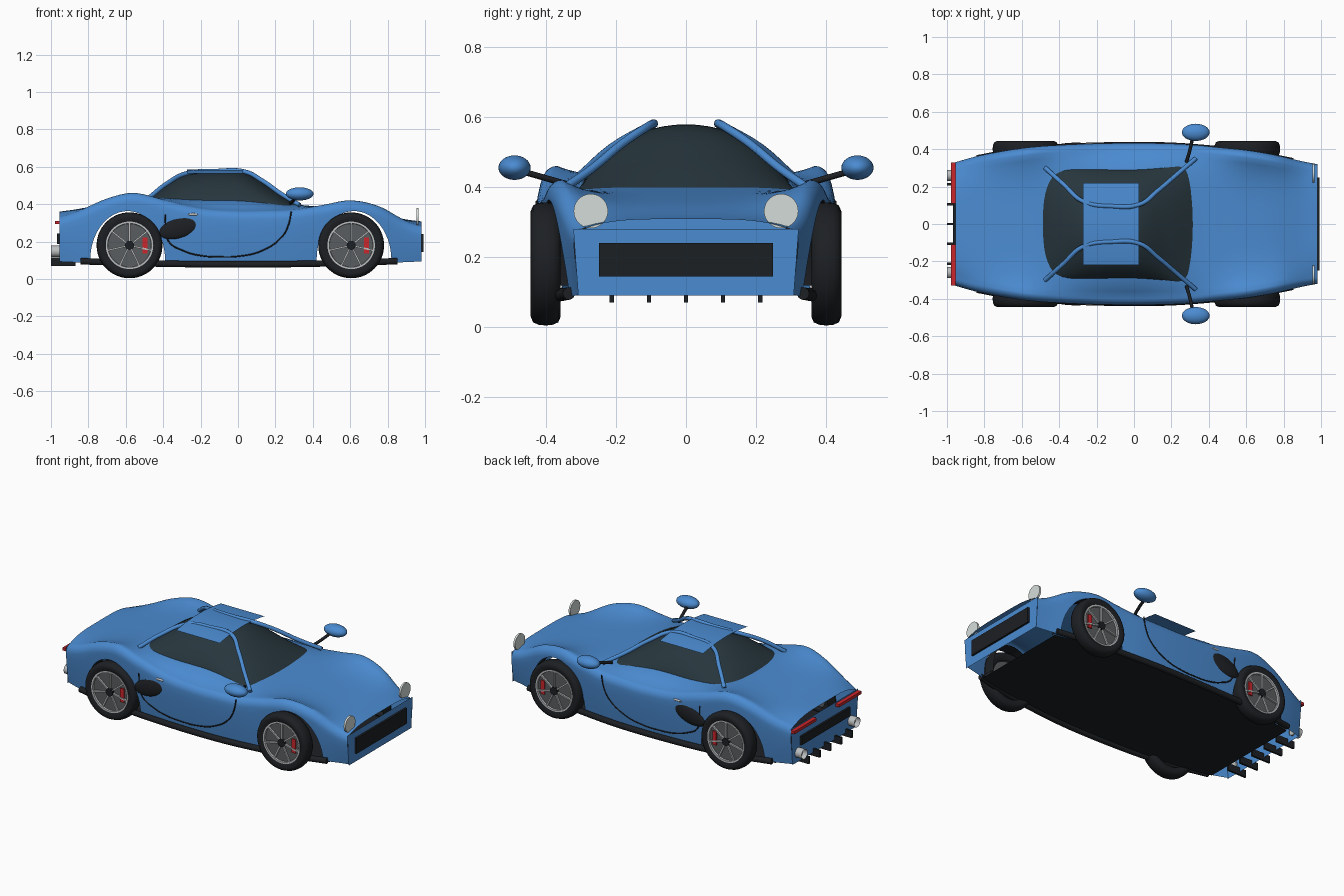
import bpy, bmesh, math
from mathutils import Matrix, Vector

if "Cube" in bpy.data.objects:
    bpy.data.objects.remove(bpy.data.objects["Cube"])


def mat(name, r, g, b):
    m = bpy.data.materials.new(name)
    m.diffuse_color = (r, g, b, 1)
    m.use_nodes = True
    m.node_tree.nodes["Principled BSDF"].inputs["Base Color"].default_value = m.diffuse_color
    return m


BLUE = mat("blue_paint", .07, .26, .64)
GLASS = mat("dark_glass", .02, .037, .047)
BLACK = mat("black_trim", .012, .014, .017)
RED = mat("red", .6, .02, .025)
PALE = mat("pale_lens", .66, .72, .70)
GREY = mat("wheel_grey", .10, .11, .115)
SILVER = mat("silver", .5, .52, .53)


def finish(name, bm, m, angle=40):
    bmesh.ops.recalc_face_normals(bm, faces=bm.faces)
    me = bpy.data.meshes.new(name)
    bm.to_mesh(me)
    bm.free()
    ob = bpy.data.objects.new(name, me)
    bpy.context.collection.objects.link(ob)
    me.materials.append(m)
    bpy.ops.object.select_all(action='DESELECT')
    ob.select_set(True)
    bpy.context.view_layer.objects.active = ob
    bpy.ops.object.shade_smooth_by_angle(angle=math.radians(angle))
    return ob


def grid(name, rows, m, close=False, angle=40):
    bm = bmesh.new()
    vs = [[bm.verts.new(p) for p in r] for r in rows]
    n = len(rows)
    for i in range(n if close else n - 1):
        a, b = vs[i], vs[(i + 1) % n]
        for j in range(len(a) - 1):
            bm.faces.new((a[j], a[j + 1], b[j + 1], b[j]))
    return finish(name, bm, m, angle)


def box(name, c, size, m):
    bm = bmesh.new()
    bmesh.ops.create_cube(bm, size=1, matrix=Matrix.Translation(c) @ Matrix.Diagonal((*size, 1)))
    return finish(name, bm, m)


def cyl(name, c, r, depth, axis, m, caps=True):
    bm = bmesh.new()
    rot = Matrix.Rotation(math.pi / 2, 4, 'Y' if axis == 'X' else 'X')
    bmesh.ops.create_cone(bm, cap_ends=caps, segments=40, radius1=r, radius2=r, depth=depth,
                          matrix=Matrix.Translation(c) @ rot)
    return finish(name, bm, m)


def ball(name, c, size, m, tilt=0):
    bm = bmesh.new()
    bmesh.ops.create_uvsphere(bm, u_segments=32, v_segments=16, radius=1, matrix=Matrix.Translation(c)
                              @ Matrix.Rotation(tilt, 4, 'Y') @ Matrix.Diagonal((*size, 1)))
    return finish(name, bm, m)


def tube(name, pts, r, m):
    cu = bpy.data.curves.new(name, 'CURVE')
    cu.dimensions = '3D'
    cu.bevel_depth, cu.bevel_resolution, cu.use_fill_caps = r, 3, True
    sp = cu.splines.new('BEZIER')
    sp.bezier_points.add(len(pts) - 1)
    for bp, p in zip(sp.bezier_points, pts):
        bp.co = p
        bp.handle_left_type = bp.handle_right_type = 'AUTO'
    tmp = bpy.data.objects.new(name, cu)
    bpy.context.collection.objects.link(tmp)
    bpy.context.view_layer.update()
    bm = bmesh.new()
    bm.from_mesh(bpy.data.meshes.new_from_object(tmp.evaluated_get(bpy.context.evaluated_depsgraph_get())))
    bpy.data.objects.remove(tmp)
    return finish(name, bm, m, 60)


def interp(keys, x):
    # smooth curve through rows of (x, values...)
    i = max(0, min(len(keys) - 2, sum(k[0] <= x for k in keys) - 1))

    def slope(j, c):
        a, b = keys[max(j - 1, 0)], keys[min(j + 1, len(keys) - 1)]
        return (b[c] - a[c]) / (b[0] - a[0])
    a, b = keys[i], keys[i + 1]
    h = b[0] - a[0]
    t = (x - a[0]) / h
    return [(2*t**3 - 3*t*t + 1) * a[c] + (t**3 - 2*t*t + t) * h * slope(i, c)
            + (3*t*t - 2*t**3) * b[c] + (t**3 - t*t) * h * slope(i + 1, c) for c in range(1, len(a))]


# body: x, half width, fender height, centre height
BODY = [(-.955, .33, .33, .36), (-.85, .36, .365, .375), (-.7, .39, .43, .405), (-.56, .41, .46, .425),
        (-.4, .422, .425, .435), (-.2, .43, .38, .44), (0, .433, .366, .44), (.15, .431, .367, .425),
        (.3, .425, .372, .40), (.45, .41, .395, .385), (.6, .395, .42, .37), (.75, .37, .39, .35),
        (.9, .335, .31, .318), (.98, .32, .285, .308)]
ARCHES = (-.59, .62)


def side_y(x, z):
    w, zs, _ = interp(BODY, x)
    zb = .07 + .025 * x * x
    u = max(0, min(1, (z - zb) / (zs - .05 - zb)))
    return w - .022 * (1 - u) ** 1.5


def low_edge(x):
    z = .07 + .025 * x * x
    for c in ARCHES:
        d = 1 - ((x - c) / .2) ** 2
        if d > 0:
            z = max(z, .1 + .263 * math.sqrt(d))
    return z


def section(x):
    w, zs, zc = interp(BODY, x)
    z0, z1 = low_edge(x), zs - .05
    pts = [(side_y(x, z0 + (z1 - z0) * k / 7), z0 + (z1 - z0) * k / 7) for k in range(8)]
    for k in range(1, 7):
        a = k * math.pi / 12
        pts.append((w - .04 + .04 * math.cos(a), z1 + .05 * math.sin(a)))
    yp = w - .04
    for k in range(1, 13):
        f = 1 - k / 12
        pts.append((yp * f, zc + (zs - zc) * f ** 4))
    full = pts + [(-y, z) for y, z in reversed(pts[:-1])]
    return [(x, y, z) for y, z in full]


xs = {round(-.955 + 1.935 * k / 56, 4) for k in range(57)}
xs |= {round(c - .2 * math.cos(k * math.pi / 28), 4) for c in ARCHES for k in range(29)}
grid("body_shell", [section(x) for x in sorted(xs)], BLUE, angle=50)


# nose and tail panels
def end_panel(name, x, yb, yt, z0, z1):
    grid(name, [[(x, -yb, z0), (x, yb, z0)], [(x, -yt, z1), (x, yt, z1)]], BLUE)


end_panel("nose_panel", .98, .308, .322, .09, .28)
end_panel("tail_panel", -.955, .315, .33, .09, .32)
box("front_grille", (.985, 0, .192), (.015, .496, .096), BLACK)
box("rear_grille", (-.96, 0, .215), (.014, .48, .055), BLACK)

# floor
fx = [-.85 + 1.7 * k / 16 for k in range(17)]
grid("floor", [[(x, -interp(BODY, x)[0] + .03, .08), (x, interp(BODY, x)[0] - .03, .08)] for x in fx], BLACK)
for k in range(5):
    box("diffuser_fin", (-.935, (k - 2) * .106, .092), (.13, .012, .045), BLACK)

# canopy glass: x, half width, base height, top height
CAB = [(-.495, .27, .40, .425), (-.42, .305, .40, .48), (-.28, .305, .39, .558), (-.12, .30, .385, .578),
       (.03, .30, .385, .566), (.18, .315, .38, .485), (.33, .345, .365, .388)]
rows = []
for k in range(31):
    x = -.495 + .825 * k / 30
    w, zb, zt = interp(CAB, x)
    rows.append([(x, w * math.cos(a), zb + (zt - zb) * math.sin(a) ** 1.25)
                 for a in [math.pi * j / 28 for j in range(29)]])
for r in rows:
    r[-1] = (r[0][0], -r[0][1], r[0][2])
grid("canopy_glass", rows, GLASS, angle=60)

# roof panel
grid("roof_panel", [[(x, .22 * j / 8, .585 - .02 * (j / 8) ** 2) for j in range(-8, 9)]
                    for x in (-.272, -.12, .028)], BLUE)

# wheels
TYRE = [(.122, -.03), (.15, -.043), (.167, -.036), (.174, -.02), (.176, 0),
        (.174, .02), (.167, .036), (.15, .043), (.122, .03)]


def wheel(cx, s):
    cy, cz = s * .401, .18
    ring = [2 * math.pi * k / 56 for k in range(56)]

    def lathe(name, prof, m):
        grid(name, [[(cx + r * math.cos(a), cy + s * y, cz + r * math.sin(a)) for r, y in prof]
                    for a in ring], m, True, 60)
    lathe("tyre", TYRE, BLACK)
    lathe("rim_ring", [(.127, .02), (.127, .036), (.117, .036), (.115, .02)], SILVER)
    cyl("wheel_disc", (cx, cy + s * .005, cz), .122, .04, 'Y', GREY)
    cyl("wheel_hub", (cx, cy + s * .03, cz), .024, .02, 'Y', BLACK)
    box("brake_caliper", (cx + .082, cy + s * .024, cz), (.026, .016, .085), RED)
    bm = bmesh.new()
    for k in range(7):
        bmesh.ops.create_cube(bm, size=1, matrix=Matrix.Translation((cx, cy + s * .03, cz))
                              @ Matrix.Rotation(2 * math.pi * k / 7, 4, 'Y')
                              @ Matrix.Translation((0, 0, .07)) @ Matrix.Diagonal((.009, .012, .1, 1)))
    finish("wheel_spokes", bm, SILVER)


# parts on both sides
DOOR = [(.285, .36), (.27, .29), (.235, .225), (.125, .15), (0, .121), (-.09, .118), (-.2, .125),
        (-.29, .15), (-.37, .2), (-.385, .27), (-.39, .345)]
for s in (-1, 1):
    for cx in (-.58, .605):
        wheel(cx, s)
    for c in ARCHES:
        arc = [c - .1995 * math.cos(k * math.pi / 28) for k in range(29)]
        edge = [(x, side_y(x, low_edge(x)), low_edge(x)) for x in arc]
        grid("arch_liner", [[(x, s * (y - .003), z), (x, s * (y - .08), z)] for x, y, z in edge], BLACK)
    tube("side_sill", [(x, s * (interp(BODY, x)[0] - .012), .078 + .024 * x * x)
                       for x in (-.84, -.6, -.4, -.2, 0, .2, .4, .6, .85)], .018, BLACK)
    tube("door_seam", [(x, s * side_y(x, z), z) for x, z in DOOR], .004, BLACK)
    ball("side_intake", (-.31, s * .415, .275), (.115, .02, .055), BLACK, -.3)
    ball("door_handle", (-.24, s * .425, .345), (.03, .008, .007), SILVER)
    tube("roof_rail", [(-.475, s * .3, .435), (-.38, s * .215, .51), (-.27, s * .12, .566),
                       (-.12, s * .095, .577), (.03, s * .105, .575), (.13, s * .18, .525),
                       (.23, s * .265, .455), (.33, s * .35, .395)], .012, BLUE)
    tube("mirror_stalk", [(.28, s * .33, .405), (.30, s * .4, .425), (.315, s * .47, .445)], .009, BLACK)
    ball("mirror", (.33, s * .49, .455), (.074, .046, .035), BLUE)
    cyl("headlight", (.96, s * .272, .331), .049, .012, 'X', PALE)
    box("tail_light", (-.967, s * .22, .302), (.024, .22, .018), RED)
    cyl("exhaust_pipe", (-.975, s * .26, .148), .03, .05, 'X', SILVER, False)
    cyl("exhaust_core", (-.96, s * .26, .148), .026, .02, 'X', SILVER)
